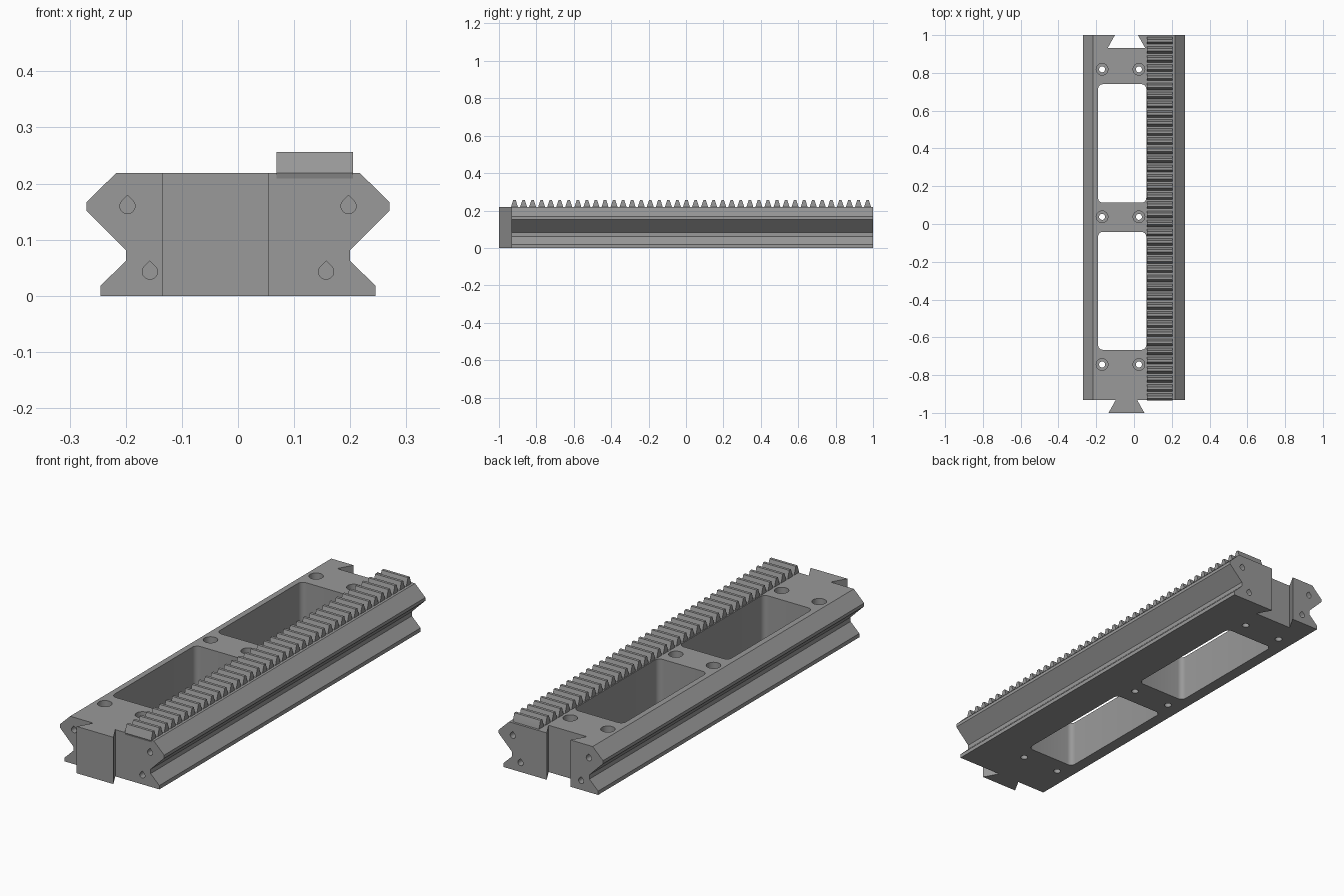
import bpy, bmesh, math

if "Cube" in bpy.data.objects:
    bpy.data.objects.remove(bpy.data.objects["Cube"])

grey = bpy.data.materials.new("mid grey")
grey.diffuse_color = (0.32, 0.32, 0.32, 1)
grey.use_nodes = True
grey.node_tree.nodes["Principled BSDF"].inputs["Base Color"].default_value = grey.diffuse_color


def prism(name, pts, axis, lo, hi):
    """Extrude a closed 2D outline along one axis: 'y' takes (x, z), 'z' takes (x, y), 'x' takes (y, z)."""
    place = {"x": lambda a, b, t: (t, a, b),
             "y": lambda a, b, t: (a, t, b),
             "z": lambda a, b, t: (a, b, t)}[axis]
    bm = bmesh.new()
    n = len(pts)
    low = [bm.verts.new(place(a, b, lo)) for a, b in pts]
    high = [bm.verts.new(place(a, b, hi)) for a, b in pts]
    bm.faces.new(low)
    bm.faces.new(high[::-1])
    for i in range(n):
        j = (i + 1) % n
        bm.faces.new((low[i], high[i], high[j], low[j]))
    bmesh.ops.recalc_face_normals(bm, faces=bm.faces)
    me = bpy.data.meshes.new(name)
    bm.to_mesh(me)
    bm.free()
    me.materials.append(grey)
    ob = bpy.data.objects.new(name, me)
    bpy.context.collection.objects.link(ob)
    return ob


def arc(cx, cy, r, a0, a1, n):
    return [(cx + r * math.cos(math.radians(a0 + (a1 - a0) * i / n)),
             cy + r * math.sin(math.radians(a0 + (a1 - a0) * i / n))) for i in range(n + 1)]


def circle(cx, cy, r, n=32):
    return arc(cx, cy, r, 0, 360, n)[:-1]


def rounded_rect(x0, x1, y0, y1, r):
    return (arc(x1 - r, y1 - r, r, 0, 90, 6) + arc(x0 + r, y1 - r, r, 90, 180, 6)
            + arc(x0 + r, y0 + r, r, 180, 270, 6) + arc(x1 - r, y0 + r, r, 270, 360, 6))


def teardrop(cx, cz, r):
    return arc(cx, cz, r, 135, 405, 18) + [(cx, cz + r * math.sqrt(2))]


FRONT, BACK, TOP = -0.932, 1.0, 0.219

# Rail body with a double V groove section
half = [(0.245, 0), (0.245, 0.018), (0.2, 0.062), (0.2, 0.082),
        (0.27, 0.152), (0.27, 0.167), (0.217, TOP)]
body = prism("rail_body", half + [(-x, z) for x, z in reversed(half)], "y", FRONT, BACK)

cutters = []


def cut(*args):
    cutters.append(prism(*args))


# Two large windows
for y0, y1 in ((0.113, 0.74), (-0.666, -0.042)):
    cut("window_cutter", rounded_rect(-0.19, 0.065, y0, y1, 0.025), "z", -0.1, 0.4)

# Counterbored screw holes
for y in (0.819, 0.038, -0.744):
    for x in (-0.169, 0.026):
        cut("screw_hole_cutter", circle(x, y, 0.016), "z", -0.1, 0.13)
        cut("counterbore_cutter", circle(x, y, 0.031), "z", 0.12, 0.4)

# Dovetail socket at the back
cut("socket_cutter", [(-0.139, 0.932), (0.059, 0.932), (0.021, 1.0), (0.010, 1.02),
                      (-0.090, 1.02), (-0.101, 1.0)], "z", -0.1, 0.4)

# Blind teardrop pin holes in both ends
for s in (-1, 1):
    for x, z in ((0.197, 0.16), (0.157, 0.043)):
        for y0, y1 in ((FRONT - 0.05, FRONT + 0.1), (BACK - 0.1, BACK + 0.05)):
            cut("pin_hole_cutter", teardrop(s * x, z, 0.0135), "y", y0, y1)

for c in cutters:
    c.hide_render = True
    c.hide_viewport = True
    mod = body.modifiers.new(c.name, "BOOLEAN")
    mod.operation = "DIFFERENCE"
    mod.solver = "EXACT"
    mod.object = c

# Apply the cuts, then remove the helpers
dg = bpy.context.evaluated_depsgraph_get()
cut_mesh = bpy.data.meshes.new_from_object(body.evaluated_get(dg))
body.modifiers.clear()
body.data = cut_mesh
for c in cutters:
    bpy.data.objects.remove(c)

# Dovetail tongue at the front
prism("dovetail_tongue", [(-0.135, -1.0), (0.055, -1.0), (0.017, FRONT), (-0.097, FRONT)],
      "z", 0, TOP)

# Gear rack: forty straight-sided teeth
pitch, first = 0.0484, -0.917
outline = [(first - pitch / 2 + 0.009, TOP - 0.01)]
for i in range(40):
    c = first + i * pitch
    outline += [(c - 0.0185, TOP), (c - 0.0065, 0.256), (c + 0.0065, 0.256), (c + 0.0185, TOP)]
outline.append((0.99, TOP - 0.01))
prism("gear_rack", outline, "x", 0.069, 0.205)

# Smooth the round holes and window corners, keep edges sharp
for ob in bpy.context.collection.objects:
    ob.select_set(True)
    bpy.context.view_layer.objects.active = ob
bpy.ops.object.shade_smooth_by_angle(angle=math.radians(25))
